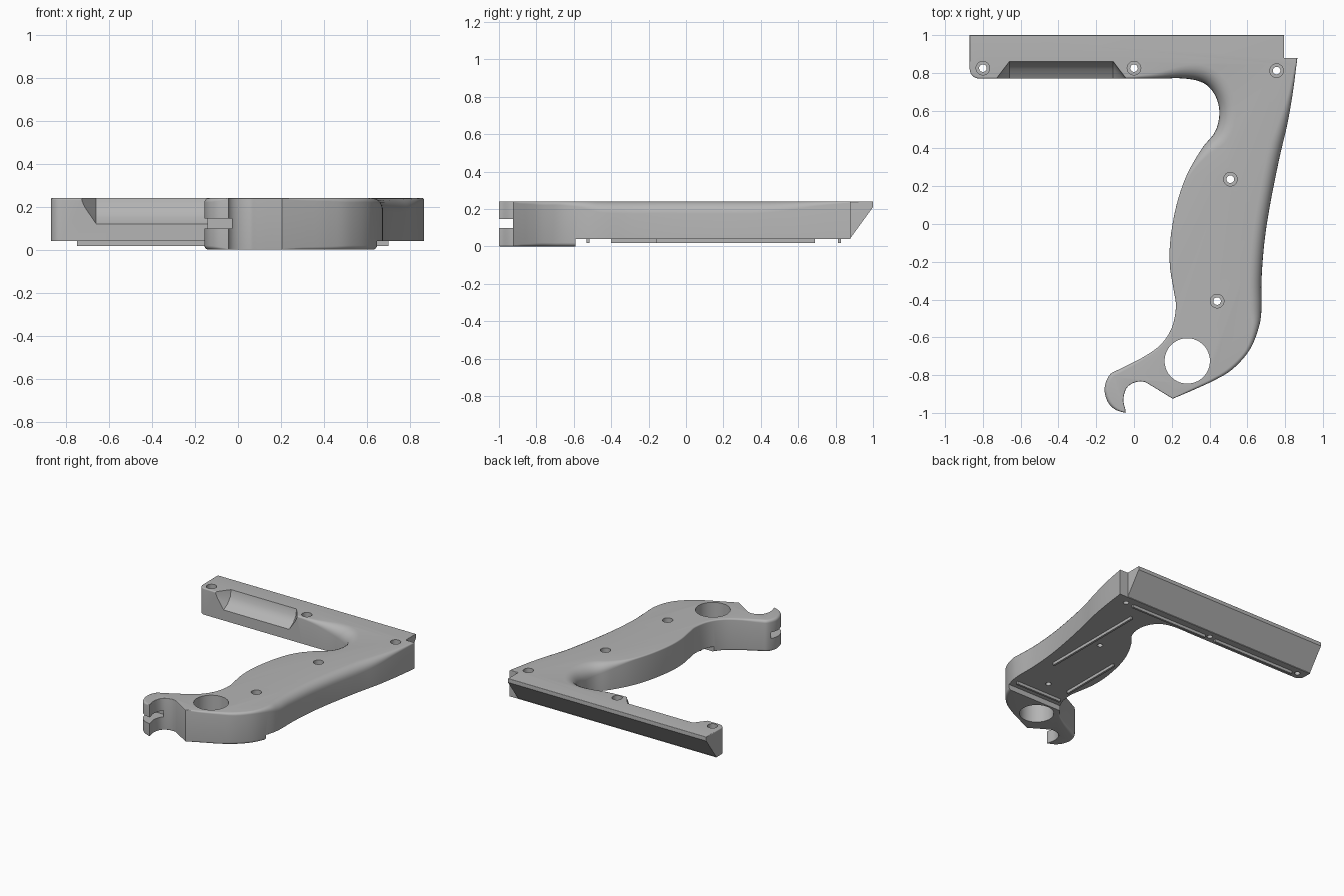
import bpy, bmesh, math
from mathutils import Vector

cube = bpy.data.objects.get("Cube")
if cube:
    bpy.data.objects.remove(cube, do_unlink=True)

TOP, FLOOR = 0.24, 0.04

grey = bpy.data.materials.new("plain grey")
grey.use_nodes = True
grey.diffuse_color = (0.46, 0.46, 0.46, 1)
bsdf = grey.node_tree.nodes["Principled BSDF"]
bsdf.inputs["Base Color"].default_value = grey.diffuse_color
bsdf.inputs["Roughness"].default_value = 0.6


def make_object(name, bm):
    bmesh.ops.recalc_face_normals(bm, faces=bm.faces)
    mesh = bpy.data.meshes.new(name)
    bm.to_mesh(mesh)
    bm.free()
    mesh.materials.append(grey)
    obj = bpy.data.objects.new(name, mesh)
    bpy.context.collection.objects.link(obj)
    return obj


def box(name, x0, x1, y0, y1, z0, z1):
    bm = bmesh.new()
    bmesh.ops.create_cube(bm, size=1)
    for v in bm.verts:
        v.co = [a + (b - a) * (c + 0.5) for a, b, c in zip((x0, y0, z0), (x1, y1, z1), v.co)]
    return make_object(name, bm)


def cylinder(name, x, y, r, z0, z1, sides=32):
    bm = bmesh.new()
    bmesh.ops.create_cone(bm, cap_ends=True, segments=sides, radius1=r, radius2=r, depth=z1 - z0)
    bmesh.ops.translate(bm, verts=bm.verts, vec=(x, y, (z0 + z1) / 2))
    return make_object(name, bm)


def hull(name, points):
    bm = bmesh.new()
    for p in points:
        bm.verts.new(p)
    res = bmesh.ops.convex_hull(bm, input=bm.verts)
    bmesh.ops.delete(bm, geom=[v for v in res["geom_interior"] if isinstance(v, bmesh.types.BMVert)],
                     context="VERTS")
    return make_object(name, bm)


def smooth(points, steps=5):
    """Open Catmull-Rom curve through (x, y, edge radius) points."""
    p = [Vector(q) for q in points]
    p = [p[0] * 2 - p[1]] + p + [p[-1] * 2 - p[-2]]
    out = []
    for a, b, c, d in zip(p, p[1:], p[2:], p[3:]):
        for i in range(steps):
            t = i / steps
            out.append(0.5 * (2 * b + (c - a) * t + (2 * a - 5 * b + 4 * c - d) * t * t
                              + (3 * b - a - 3 * c + d) * t ** 3))
    return out + [p[-2]]


def rounded_slab(name, outline, z0, z1, max_low, steps=6):
    """Extrude a counter-clockwise outline with a varying rounded rim."""
    bm = bmesh.new()
    n = len(outline)
    frames = []
    for i, q in enumerate(outline):
        here = q.xy
        e0 = (here - outline[i - 1].xy).normalized()
        e1 = (outline[(i + 1) % n].xy - here).normalized()
        n0, n1 = Vector((-e0.y, e0.x)), Vector((-e1.y, e1.x))
        m = (n0 + n1).normalized()
        frames.append((here, m / max(m.dot(n0), 0.6), max(q.z, 0.003)))
    rings = []
    for k in range(2 * steps + 2):
        upper = k > steps
        a = math.pi / 2 * ((k - steps - 1) / steps if upper else 1 - k / steps)
        ring = []
        for p, inward, r in frames:
            r = r if upper else min(r, max_low)
            xy = p + inward * r * (1 - math.cos(a))
            drop = r * (1 - math.sin(a))
            ring.append(bm.verts.new((xy.x, xy.y, z1 - drop if upper else z0 + drop)))
        rings.append(ring)
    for lo, hi in zip(rings, rings[1:]):
        for i in range(n):
            j = (i + 1) % n
            bm.faces.new((lo[i], lo[j], hi[j], hi[i]))
    bm.faces.new(rings[-1])
    bm.faces.new(rings[0][::-1])
    return make_object(name, bm)


# Outline: arm, inner corner and grip front, hook, grip back
E = 0.004
arm = [Vector(p) for p in ((0.795, 1, E), (-0.87, 1, E))]
arm += [Vector((-0.82 - 0.05 * math.cos(a), 0.82 - 0.05 * math.sin(a), 0.008))
        for a in (math.pi / 2 * i / 6 for i in range(7))]
arm += [Vector((-0.4, 0.77, 0.012))]
grip_front = smooth([
    (0, .77, .012), (.12, .77, .03), (.27, .77, .07), (.37, .745, .09), (.43, .68, .09),
    (.452, .59, .09), (.43, .49, .08), (.36, .40, .05), (.28, .26, .015), (.225, .1, .01),
    (.193, -.08, .01), (.19, -.22, .01), (.21, -.35, .01), (.222, -.44, .01), (.2, -.55, .01),
    (.14, -.64, .01), (.04, -.71, .012), (-.08, -.77, .02), (-.13, -.80, .02),
    (-.156, -.87, .02), (-.14, -.94, .02), (-.1, -.982, .015), (-.045, -1, E)])
hook_inside = smooth([(-.045, -.985, E), (-.056, -.93, E), (-.04, -.87, E), (0, -.84, E),
                      (.05, -.835, E), (.09, -.855, E), (.205, -.925, E)])
grip_back = smooth([
    (.3, -.885, .012), (.42, -.83, .015), (.52, -.77, .02), (.61, -.67, .02), (.66, -.55, .035),
    (.675, -.45, .06), (.675, -.3, .065), (.69, -.1, .065), (.72, .1, .065), (.77, .35, .065),
    (.81, .52, .05), (.84, .69, .025), (.865, .88, .006)])
outline = arm + grip_front + hook_inside + grip_back + [Vector((.795, .88, E))]
body = rounded_slab("handle_body", outline, 0, TOP, 0.02)

# Cutters: underside step, sloped back, hook slot, finger scoop, holes
cutters = [
    box("underside_cutter", -1, 1, -0.59, 1.1, -0.1, FLOOR),
    hull("slope_cutter", [(x, y, z) for x in (-1, 0.94)
                          for y, z in ((1.0, 0.21), (0.88, 0.045), (0.88, -0.1), (1.2, -0.1), (1.2, 0.21))]),
    box("slot_cutter", -0.25, -0.027, -1.1, -0.82, 0.098, 0.145),
]
scoop = []
for side in (-1, 1):
    for y, z in ((.86, TOP), (.85, .19), (.82, .15), (.77, .12), (.7, .09)):
        scoop.append((-0.385 + side * 0.275, y, z))
    scoop.append((-0.385 + side * 0.4, .7, TOP + .02))
    scoop.append((-0.385 + side * 0.275, .86, TOP + .02))
    scoop.append((-0.385 + side * 0.345, .77, TOP + .01))
cutters.append(hull("scoop_cutter", scoop))
cutters.append(cylinder("ring_cutter", 0.282, -0.725, 0.12, -0.1, 0.4, 64))
for x, y in ((-0.8, 0.825), (0, 0.825), (0.755, 0.812), (0.51, 0.237), (0.44, -0.408)):
    cutters.append(cylinder("screw_cutter", x, y, 0.02, -0.1, 0.4))
    cutters.append(cylinder("counterbore_cutter", x, y, 0.036, TOP - 0.04, 0.4))

bpy.context.view_layer.objects.active = body
for cutter in cutters:
    cutter.hide_render = True
    mod = body.modifiers.new("cut", "BOOLEAN")
    mod.operation = "DIFFERENCE"
    mod.solver = "EXACT"
    mod.object = cutter
    bpy.ops.object.modifier_apply(modifier=mod.name)
    bpy.data.objects.remove(cutter, do_unlink=True)

for o in bpy.context.selected_objects:
    o.select_set(False)
body.select_set(True)
bpy.ops.object.shade_smooth_by_angle(angle=math.radians(30))

# Locating ribs on the underside
W = 0.008
for name, x0, x1, y0, y1 in (
        ("arm_rib_outer", -0.75, -0.05, 0.82 - W, 0.82 + W),
        ("arm_rib_inner", 0.04, 0.70, 0.82 - W, 0.82 + W),
        ("grip_rib_back", 0.60 - W, 0.60 + W, -0.16, 0.69),
        ("grip_rib_front", 0.27 - W, 0.27 + W, -0.40, 0.10),
        ("grip_rib_cross", 0.24, 0.63, -0.523 - W, -0.523 + W)):
    box(name, x0, x1, y0, y1, 0.018, FLOOR + 0.005)
